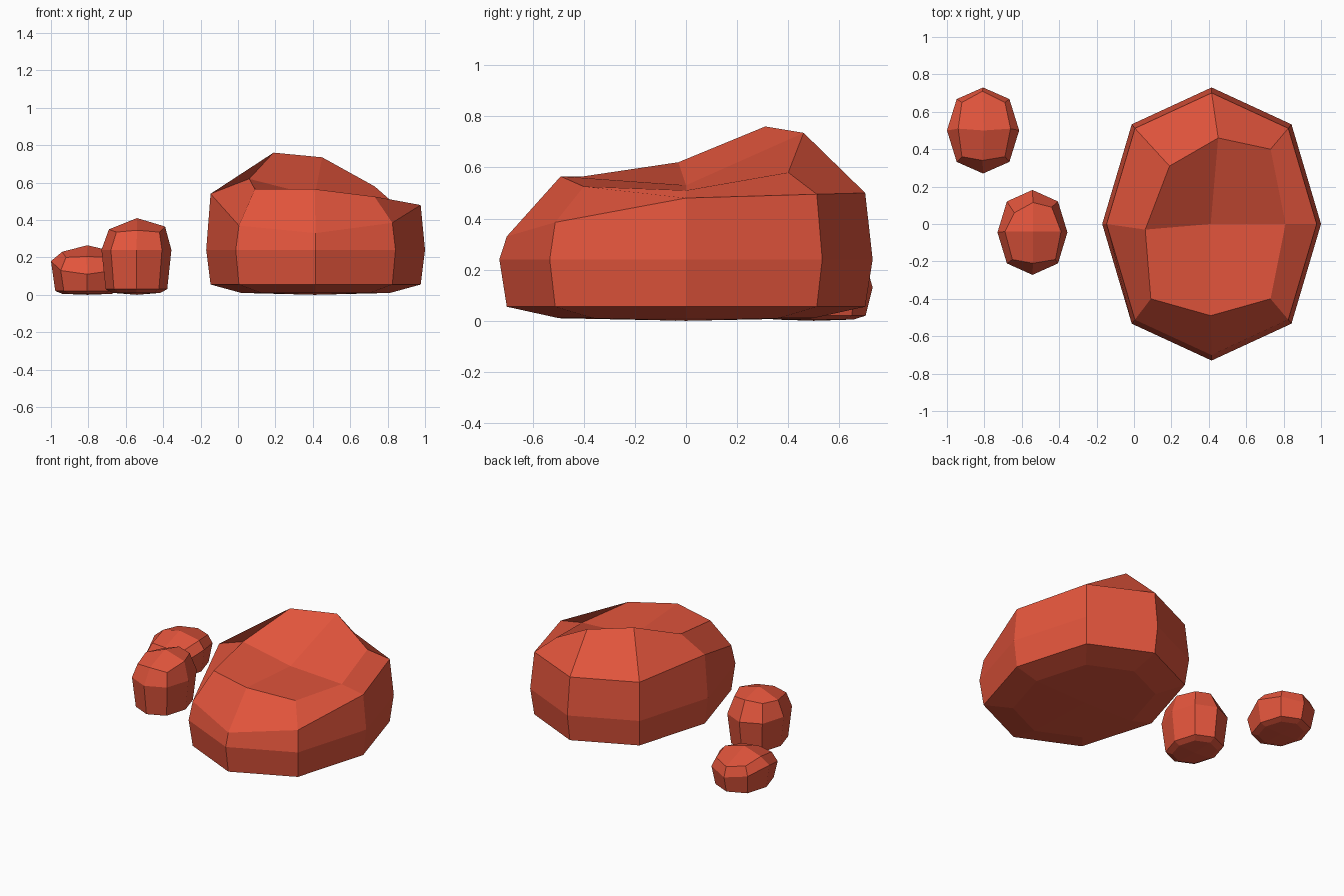
import bpy
import bmesh

cube = bpy.data.objects.get("Cube")
if cube:
    bpy.data.objects.remove(cube, do_unlink=True)

red = bpy.data.materials.new("brick red")
red.use_nodes = True
colour = (0.76, 0.09, 0.045, 1)
red.diffuse_color = colour
red.node_tree.nodes["Principled BSDF"].inputs["Base Color"].default_value = colour

# Eight-sided outline, starting at the front and running counterclockwise
C = 0.73
OUTLINE = [(0, -1), (C, -C), (1, 0), (C, C), (0, 1), (-C, C), (-1, 0), (-C, -C)]


def ring(centre, half, scale, heights):
    """Outline ring with one height, or one height per corner."""
    if not isinstance(heights, list):
        heights = [heights] * 8
    return [(centre[0] + x * half[0] * scale, centre[1] + y * half[1] * scale, z)
            for (x, y), z in zip(OUTLINE, heights)]


def rock(name, rings, bottom, top):
    """Stack of rings, closed by four facets at each end."""
    bm = bmesh.new()
    loops = [[bm.verts.new(p) for p in r] for r in rings]
    for lo, up in zip(loops, loops[1:]):
        for i in range(8):
            j = (i + 1) % 8
            bm.faces.new((lo[j], up[j], up[i], lo[i]))
    low, high = bm.verts.new(bottom), bm.verts.new(top)
    for i in range(0, 8, 2):
        j, k = i + 1, (i + 2) % 8
        bm.faces.new((high, loops[-1][i], loops[-1][j], loops[-1][k]))
        bm.faces.new((low, loops[0][k], loops[0][j], loops[0][i]))
    bmesh.ops.recalc_face_normals(bm, faces=bm.faces)
    mesh = bpy.data.meshes.new(name)
    bm.to_mesh(mesh)
    bm.free()
    mesh.materials.append(red)
    obj = bpy.data.objects.new(name, mesh)
    bpy.context.collection.objects.link(obj)
    return obj


# Large boulder with a raised back corner
c, h = (0.415, 0), (0.585, 0.73)
crown = [(0.41, -0.49, 0.565), (0.73, -0.40, 0.525), (0.81, 0, 0.51),
         (0.73, 0.40, 0.58), (0.45, 0.46, 0.735), (0.19, 0.31, 0.76),
         (0.06, -0.03, 0.62), (0.09, -0.40, 0.565)]
rock("large_boulder", [
    ring(c, h, 0.68, 0.01),
    ring(c, h, 0.96, 0.055),
    ring(c, h, 1, 0.24),
    ring(c, h, 0.96, [0.33, 0.385, 0.48, 0.495, 0.5, 0.5, 0.54, 0.37]),
    crown], (0.41, 0, 0), (0.41, 0, 0.53))

# Medium stone, narrower towards the back
c, h = (-0.543, -0.045), (0.187, 0.227)
crown = [(-0.54, -0.21, 0.345), (-0.42, -0.19, 0.335), (-0.39, -0.04, 0.365),
         (-0.44, 0.09, 0.36), (-0.54, 0.115, 0.37), (-0.64, 0.06, 0.35),
         (-0.69, -0.04, 0.35), (-0.65, -0.19, 0.335)]
rock("medium_stone", [
    ring(c, h, 0.68, 0.01),
    ring(c, h, 0.88, 0.03),
    ring(c, h, 1, 0.24),
    crown], (-0.54, -0.04, 0), (-0.54, -0.04, 0.41))

# Small stone
c, h = (-0.807, 0.5), (0.193, 0.23)
crown = [(-0.81, 0.34, 0.205), (-0.69, 0.36, 0.2), (-0.66, 0.51, 0.23),
         (-0.69, 0.65, 0.21), (-0.81, 0.71, 0.2), (-0.92, 0.65, 0.21),
         (-0.94, 0.51, 0.23), (-0.92, 0.36, 0.2)]
rock("small_stone", [
    ring(c, h, 0.68, 0.005),
    ring(c, h, 0.88, 0.02),
    ring(c, h, 1, [0.11, 0.13, 0.18, 0.15, 0.13, 0.15, 0.18, 0.13]),
    crown], (-0.805, 0.5, 0), (-0.805, 0.5, 0.265))
